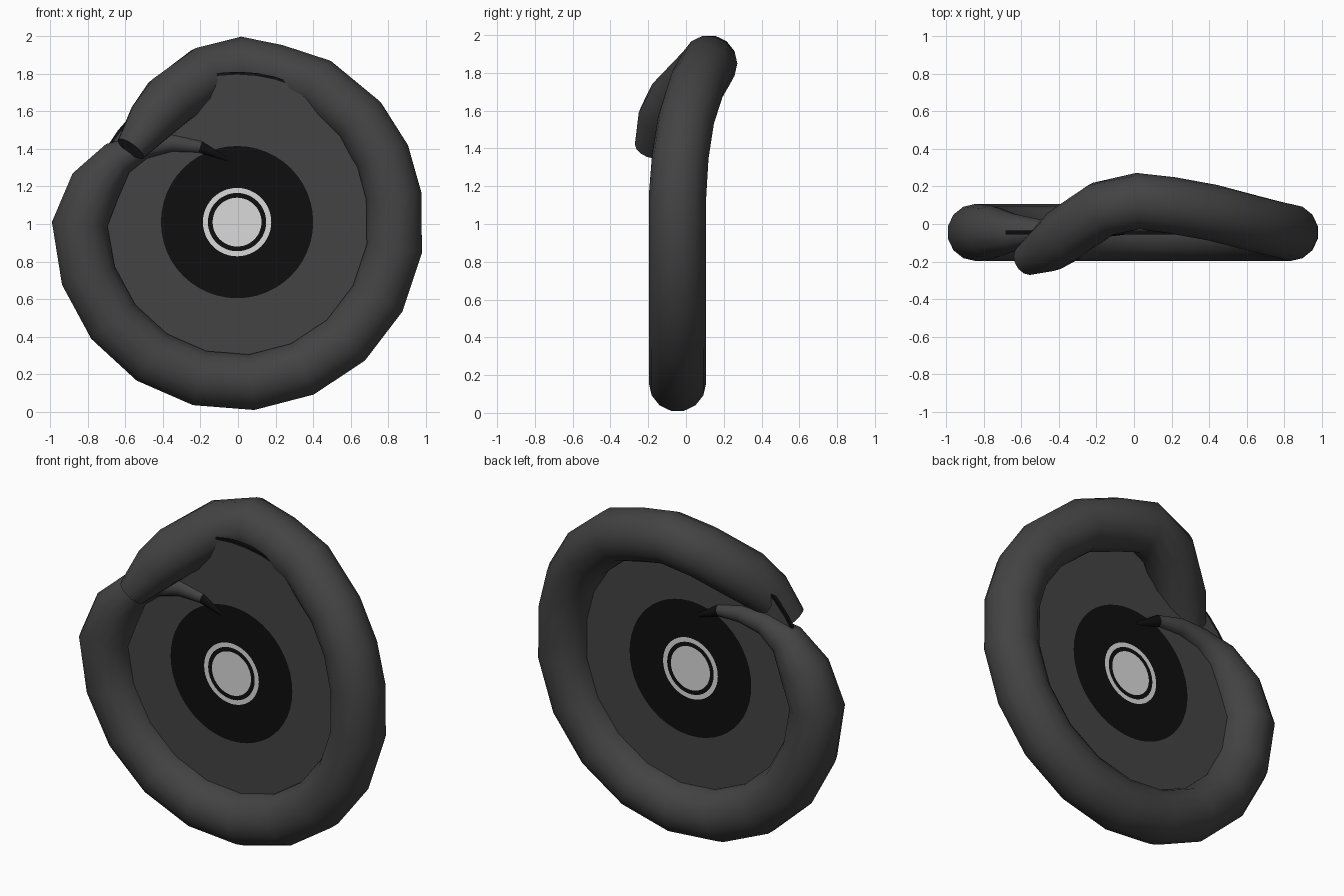
import bpy, bmesh, math
from mathutils import Vector

if "Cube" in bpy.data.objects:
    bpy.data.objects.remove(bpy.data.objects["Cube"])


def mat(name, v):
    m = bpy.data.materials.new(name)
    m.diffuse_color = (v, v, v, 1)
    m.use_nodes = True
    m.node_tree.nodes["Principled BSDF"].inputs["Base Color"].default_value = m.diffuse_color
    return m


charcoal = mat("charcoal", 0.056)
black = mat("black", 0.0045)
light = mat("light grey", 0.7)


def make_object(name, bm, mats):
    bmesh.ops.recalc_face_normals(bm, faces=bm.faces)
    me = bpy.data.meshes.new(name)
    bm.to_mesh(me)
    bm.free()
    for m in mats:
        me.materials.append(m)
    ob = bpy.data.objects.new(name, me)
    bpy.context.collection.objects.link(ob)
    bpy.ops.object.select_all(action='DESELECT')
    ob.select_set(True)
    bpy.context.view_layer.objects.active = ob
    bpy.ops.object.shade_smooth_by_angle(angle=math.radians(50))
    return ob


# Coiled tube path: x, y, z, radius
path = [(-.05, -.045, 1.34, .012), (-.2, -.04, 1.41, .035), (-.35, -.035, 1.43, .05),
        (-.5, -.04, 1.41, .065), (-.64, -.045, 1.35, .1), (-.76, -.045, 1.2, .142)]
for i in range(11):
    a = math.radians(180 + 19 * i)
    path.append((.842 * math.cos(a), -.045, 1.0 + .845 * math.sin(a), .152))
path += [(.77, -.03, 1.36, .15), (.65, .0, 1.55, .15), (.42, .06, 1.74, .15),
         (.2, .1, 1.81, .15), (.02, .122, 1.85, .15), (-.17, .08, 1.80, .15),
         (-.37, -.06, 1.65, .15), (-.46, -.13, 1.55, .13), (-.57, -.19, 1.40, .085)]

# Sweep rings along the path
SIDES = 14
bm = bmesh.new()
pts = [Vector(p[:3]) for p in path]
rings = []
for i, p in enumerate(pts):
    t = (pts[min(i + 1, len(pts) - 1)] - pts[max(i - 1, 0)]).normalized()
    n = (Vector((0, 1, 0)) - t * t.y).normalized()
    b = t.cross(n)
    r = path[i][3]
    rings.append([bm.verts.new(p + r * (n * math.cos(k * math.tau / SIDES)
                                        + b * math.sin(k * math.tau / SIDES)))
                  for k in range(SIDES)])
for i in range(len(rings) - 1):
    for k in range(SIDES):
        j = (k + 1) % SIDES
        f = bm.faces.new((rings[i][k], rings[i][j], rings[i + 1][j], rings[i + 1][k]))
        f.material_index = 1 if i == 0 else 0   # dark tail tip
bm.faces.new(rings[0]).material_index = 1
bm.faces.new(rings[-1])
make_object("coiled_tube", bm, [charcoal, black])

# Thin centre disc painted on both sides in concentric bands
bands = [(.13, 2), (.155, 1), (.182, 2), (.405, 1), (.785, 0), (.8, 1)]
SEG = 48
bm = bmesh.new()
outer = []
for y in (-.055, -.035):
    prev = None
    for r, m in bands:
        ring = [bm.verts.new((-.005 + r * math.cos(k * math.tau / SEG), y,
                              1.01 + r * math.sin(k * math.tau / SEG))) for k in range(SEG)]
        if prev is None:
            bm.faces.new(ring).material_index = m
        else:
            for k in range(SEG):
                j = (k + 1) % SEG
                bm.faces.new((prev[k], prev[j], ring[j], ring[k])).material_index = m
        prev = ring
    outer.append(prev)
for k in range(SEG):
    j = (k + 1) % SEG
    bm.faces.new((outer[0][k], outer[0][j], outer[1][j], outer[1][k])).material_index = 1
make_object("centre_disc", bm, [charcoal, black, light])
